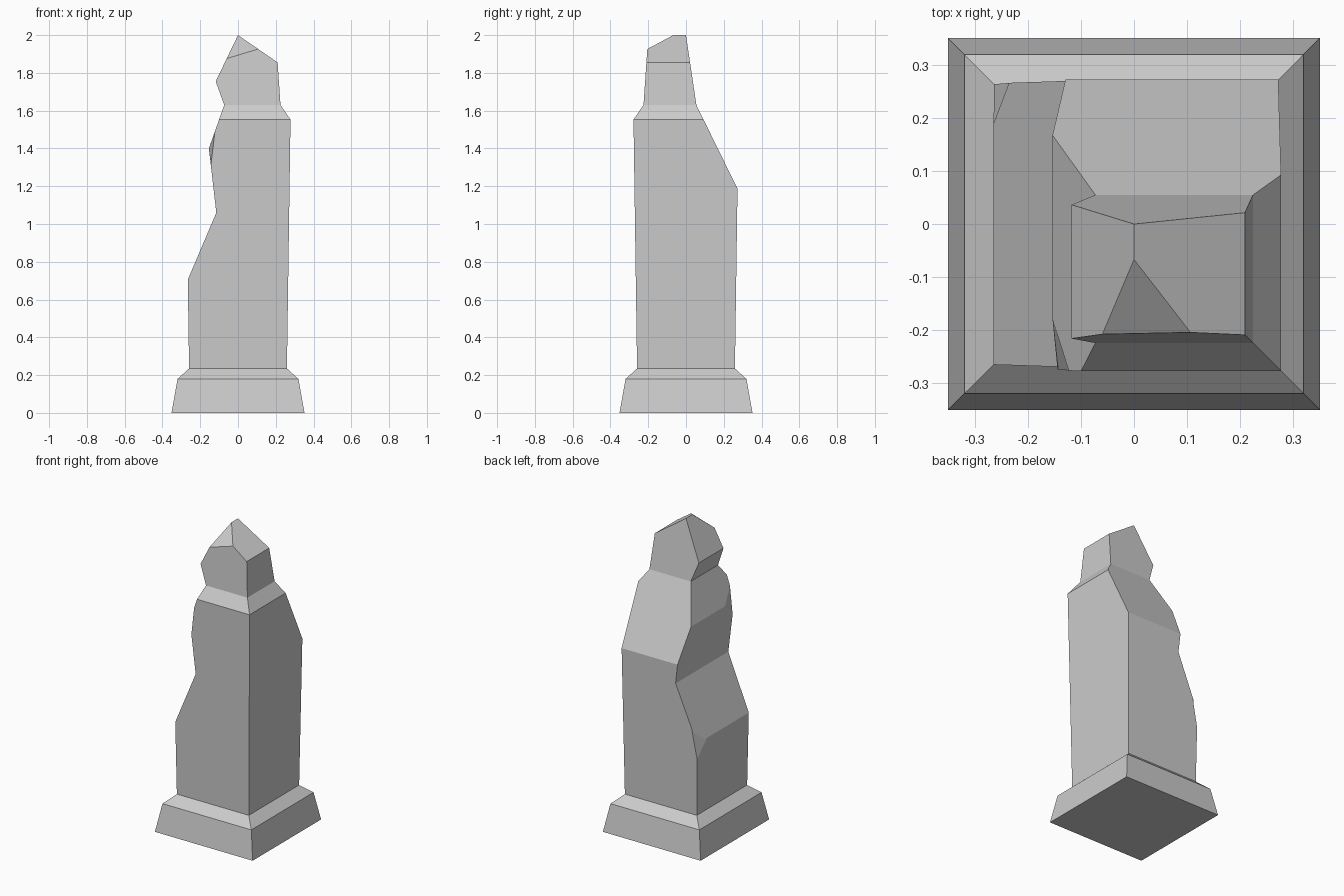
import bpy, bmesh
from mathutils import Vector

if "Cube" in bpy.data.objects:
    bpy.data.objects.remove(bpy.data.objects["Cube"])


def make_object(name, bm):
    bmesh.ops.recalc_face_normals(bm, faces=bm.faces)
    mesh = bpy.data.meshes.new(name)
    bm.to_mesh(mesh)
    bm.free()
    obj = bpy.data.objects.new(name, mesh)
    bpy.context.collection.objects.link(obj)
    return obj


def square_stack(name, rings):
    bm = bmesh.new()
    loops = [[bm.verts.new((sx * h, sy * h, z))
              for sx, sy in ((-1, -1), (1, -1), (1, 1), (-1, 1))] for z, h in rings]
    for a, b in zip(loops, loops[1:]):
        for i in range(4):
            j = (i + 1) % 4
            bm.faces.new((a[i], a[j], b[j], b[i]))
    bm.faces.new(loops[0])
    bm.faces.new(loops[-1])
    return make_object(name, bm)


def prism(name, points, axis):
    # extrude an outline of (horizontal, z) points along x or y
    bm = bmesh.new()
    place = (lambda u, z: (u, -1, z)) if axis == 'Y' else (lambda u, z: (-1, u, z))
    face = bm.faces.new([bm.verts.new(place(u, z)) for u, z in points])
    ext = bmesh.ops.extrude_face_region(bm, geom=[face])
    verts = [v for v in ext['geom'] if isinstance(v, bmesh.types.BMVert)]
    bmesh.ops.translate(bm, verts=verts, vec=(0, 2, 0) if axis == 'Y' else (2, 0, 0))
    return make_object(name, bm)


def corner_chip(name, corner, points):
    # tetrahedron that slices a corner off through three points
    c = Vector(corner)
    pts = [Vector(p) for p in points]
    tip = c + (c - sum(pts, Vector()) / 3)
    bm = bmesh.new()
    v = [bm.verts.new(p) for p in pts + [tip]]
    for f in ((0, 1, 2), (0, 1, 3), (1, 2, 3), (2, 0, 3)):
        bm.faces.new([v[i] for i in f])
    return make_object(name, bm)


def carve(obj, cutter, operation):
    mod = obj.modifiers.new(cutter.name, 'BOOLEAN')
    mod.object = cutter
    mod.operation = operation
    mod.solver = 'EXACT'
    bpy.context.view_layer.objects.active = obj
    bpy.ops.object.modifier_apply(modifier=mod.name)
    bpy.data.objects.remove(cutter, do_unlink=True)


# Plinth, shaft and cap as one tapered square column
pillar = square_stack("weathered_pillar", [
    (0, .352), (.18, .32), (.235, .259), (1.553, .278), (1.63, .225), (2.1, .193)])

# Worn left side and pitched top, seen from the front
carve(pillar, prism("front_outline", [
    (-.6, -.1), (.6, -.1), (.6, 1.586), (0, 2), (-.118, 1.755), (-.073, 1.63),
    (-.154, 1.40), (-.115, 1.06), (-.421, .34), (-.6, .34)], 'Y'), 'INTERSECT')

# Broken back, seen from the side
carve(pillar, prism("side_outline", [
    (-.6, -.1), (.6, -.1), (.6, .52), (.055, 1.63), (-.015, 2.1), (-.6, 2.1)], 'X'),
    'INTERSECT')

# Small chips on the front and back left corners
carve(pillar, corner_chip("front_chip", (-.154, -.276, 1.40), [
    (-.154, -.18, 1.40), (-.143, -.277, 1.31), (-.122, -.278, 1.49)]), 'DIFFERENCE')
carve(pillar, corner_chip("back_chip", (-.266, .266, .70), [
    (-.265, .265, .60), (-.266, .165, .70), (-.228, .268, .79)]), 'DIFFERENCE')

# Sloping break at the front of the tip
bm = bmesh.new()
bm.from_mesh(pillar.data)
cut = bmesh.ops.bisect_plane(bm, geom=bm.verts[:] + bm.edges[:] + bm.faces[:],
                             plane_co=(0, -.067, 2), plane_no=(-.287, -.757, 1),
                             clear_outer=True)
bmesh.ops.holes_fill(bm, edges=[e for e in bm.edges if e.is_boundary])
bmesh.ops.recalc_face_normals(bm, faces=bm.faces)
bm.to_mesh(pillar.data)
bm.free()
